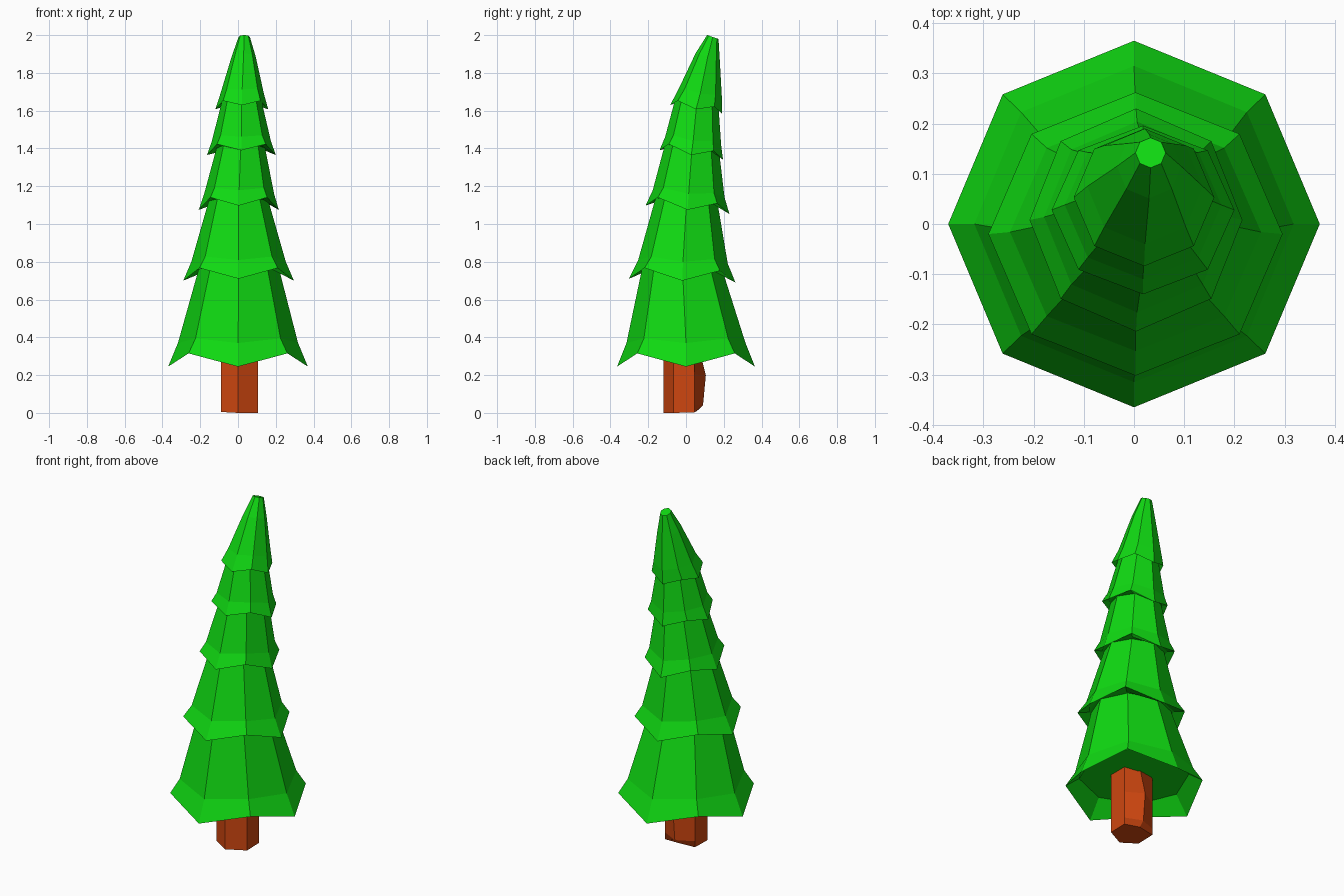
import bpy
import bmesh
import math

if "Cube" in bpy.data.objects:
    bpy.data.objects.remove(bpy.data.objects["Cube"])


def material(name, rgb):
    m = bpy.data.materials.new(name)
    m.diffuse_color = (*rgb, 1)
    m.use_nodes = True
    m.node_tree.nodes["Principled BSDF"].inputs["Base Color"].default_value = m.diffuse_color
    return m


LEAF = material("leaf green", (0.005, 0.69, 0.006))
BARK = material("bark brown", (0.62, 0.062, 0.005))


def ring(cx, cy, rx, ry, z, tilt=0.0, zigzag=0.0, n=8):
    """Ring of points; tilt lowers the back, zigzag raises every second point."""
    pts = []
    for i in range(n):
        a = 2 * math.pi * i / n
        dy = ry * math.sin(a)
        pts.append((cx + rx * math.cos(a), cy + dy,
                    z - tilt * dy + zigzag * (i % 2)))
    return pts


def loft(name, rings, mat):
    """Skin a list of equal rings and cap both ends, flat shaded."""
    bm = bmesh.new()
    loops = [[bm.verts.new(p) for p in r] for r in rings]
    n = len(loops[0])
    for low, high in zip(loops, loops[1:]):
        for i in range(n):
            j = (i + 1) % n
            bm.faces.new((low[i], low[j], high[j], high[i]))
    bm.faces.new(loops[0][::-1])
    bm.faces.new(loops[-1])
    bmesh.ops.recalc_face_normals(bm, faces=bm.faces)
    mesh = bpy.data.meshes.new(name)
    bm.to_mesh(mesh)
    bm.free()
    mesh.materials.append(mat)
    obj = bpy.data.objects.new(name, mesh)
    bpy.context.collection.objects.link(obj)
    return obj


# Foliage tiers: rim, bend and top, each as (cx, cy, rx, ry, z, tilt),
# followed by how far the diagonal rim corners are raised
tiers = [
    ((0, 0, .37, .365, .245, 0), (0, 0, .318, .315, .37, 0),
     (.005, -.02, .205, .205, .79, .05), .07),
    ((.003, -.02, .293, .282, .70, .036), (.003, -.016, .25, .237, .80, .04),
     (.003, .005, .15, .158, 1.15, .1), .06),
    ((.004, .008, .212, .222, 1.075, .1), (.006, .014, .185, .19, 1.16, .1),
     (.016, .034, .122, .138, 1.43, .14), .05),
    ((.018, .028, .182, .168, 1.365, .15), (.018, .038, .156, .148, 1.44, .15),
     (.02, .06, .10, .11, 1.67, .16), .04),
    ((.02, .053, .14, .137, 1.607, .16), (.022, .075, .115, .115, 1.69, .2),
     (.033, .142, .030, .030, 1.99, .35), .03),
]
for k, (rim, bend, top, zig) in enumerate(tiers):
    # Recessed underside sits just inside the bend
    cx, cy, rx, ry, z, tilt = bend
    ceiling = (cx, cy, rx * .93, ry * .93, z - (.015 if k == 0 else .04), tilt)
    rings = [ring(*ceiling), ring(*rim, zigzag=zig),
             ring(*bend, zigzag=zig * .35)]
    if k == len(tiers) - 1:
        # Extra ring bows the leaning tip
        rings.append(ring(.03, .115, .064, .064, 1.885, .3))
    rings.append(ring(*top))
    loft(f"foliage_tier_{k + 1}", rings, LEAF)

# Trunk: six uneven sides with a bulging back
section = [(0, -.12), (.105, -.065), (.105, .045), (0, 0), (-.09, .045), (-.09, -.07)]
back_profile = [(0, .06), (.04, .09), (.2, .105), (.38, .06)]
trunk = []
for z, back in back_profile:
    r = [(x, y, z + .06 * max(0, y) + (.005 if x < 0 and z == 0 else 0)) for x, y in section]
    r[3] = (.01, back, z + (.012 if z == 0 else 0))
    trunk.append(r)
loft("trunk", trunk, BARK)
